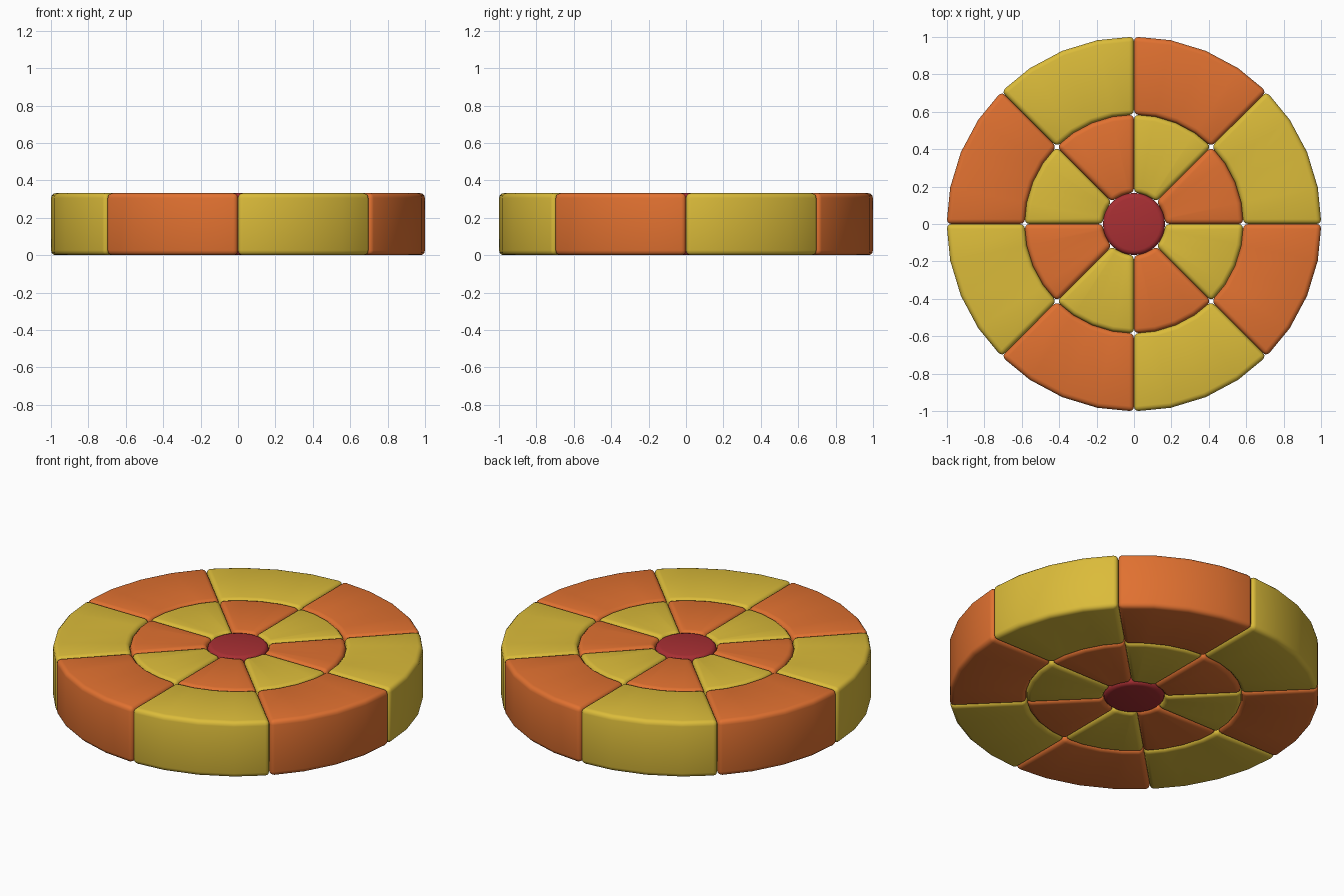
import bpy, bmesh, math

if "Cube" in bpy.data.objects:
    bpy.data.objects.remove(bpy.data.objects["Cube"])

H = 0.332          # thickness of the disc
BEVEL = 0.026      # rounding of every block
R_HUB, R_MID, R_OUT = 0.166, 0.585, 1.002


def material(name, rgb):
    m = bpy.data.materials.new(name)
    m.diffuse_color = (*rgb, 1.0)
    m.use_nodes = True
    m.node_tree.nodes["Principled BSDF"].inputs["Base Color"].default_value = m.diffuse_color
    return m


YELLOW = material("mustard yellow", (0.71, 0.50, 0.042))
ORANGE = material("burnt orange", (0.75, 0.165, 0.030))
RED = material("dark red", (0.39, 0.028, 0.033))


def finish(bm, name, mat):
    bmesh.ops.recalc_face_normals(bm, faces=bm.faces)
    me = bpy.data.meshes.new(name)
    bm.to_mesh(me)
    bm.free()
    ob = bpy.data.objects.new(name, me)
    bpy.context.collection.objects.link(ob)
    me.materials.append(mat)
    for p in me.polygons:
        p.use_smooth = True
    b = ob.modifiers.new("rounding", 'BEVEL')
    b.width = BEVEL
    b.segments = 3
    b.limit_method = 'ANGLE'
    b.angle_limit = math.radians(40)
    return ob


def wedge(name, r0, r1, k, mat, steps=4):
    """One eighth of a ring, extruded from z = 0 to z = H."""
    bm = bmesh.new()
    rows = []
    for i in range(steps + 1):
        a = math.radians(45) * (k + i / steps)
        rows.append([bm.verts.new((r * math.cos(a), r * math.sin(a), 0)) for r in (r0, r1)])
    faces = [bm.faces.new((a[0], a[1], b[1], b[0])) for a, b in zip(rows, rows[1:])]
    ext = bmesh.ops.extrude_face_region(bm, geom=faces, use_keep_orig=True)
    top = [g for g in ext["geom"] if isinstance(g, bmesh.types.BMVert)]
    bmesh.ops.translate(bm, verts=top, vec=(0, 0, H))
    finish(bm, name, mat)


# two rings of eight blocks in alternating colours
for k in range(8):
    even = k % 2 == 0
    wedge(f"outer_block_{k + 1}", R_MID, R_OUT, k, YELLOW if even else ORANGE)
    wedge(f"inner_block_{k + 1}", R_HUB, R_MID, k, ORANGE if even else YELLOW)

# round hub in the middle
bm = bmesh.new()
bmesh.ops.create_cone(bm, cap_ends=True, segments=32, radius1=R_HUB, radius2=R_HUB, depth=H)
bmesh.ops.translate(bm, verts=bm.verts, vec=(0, 0, H / 2))
finish(bm, "centre_hub", RED)
